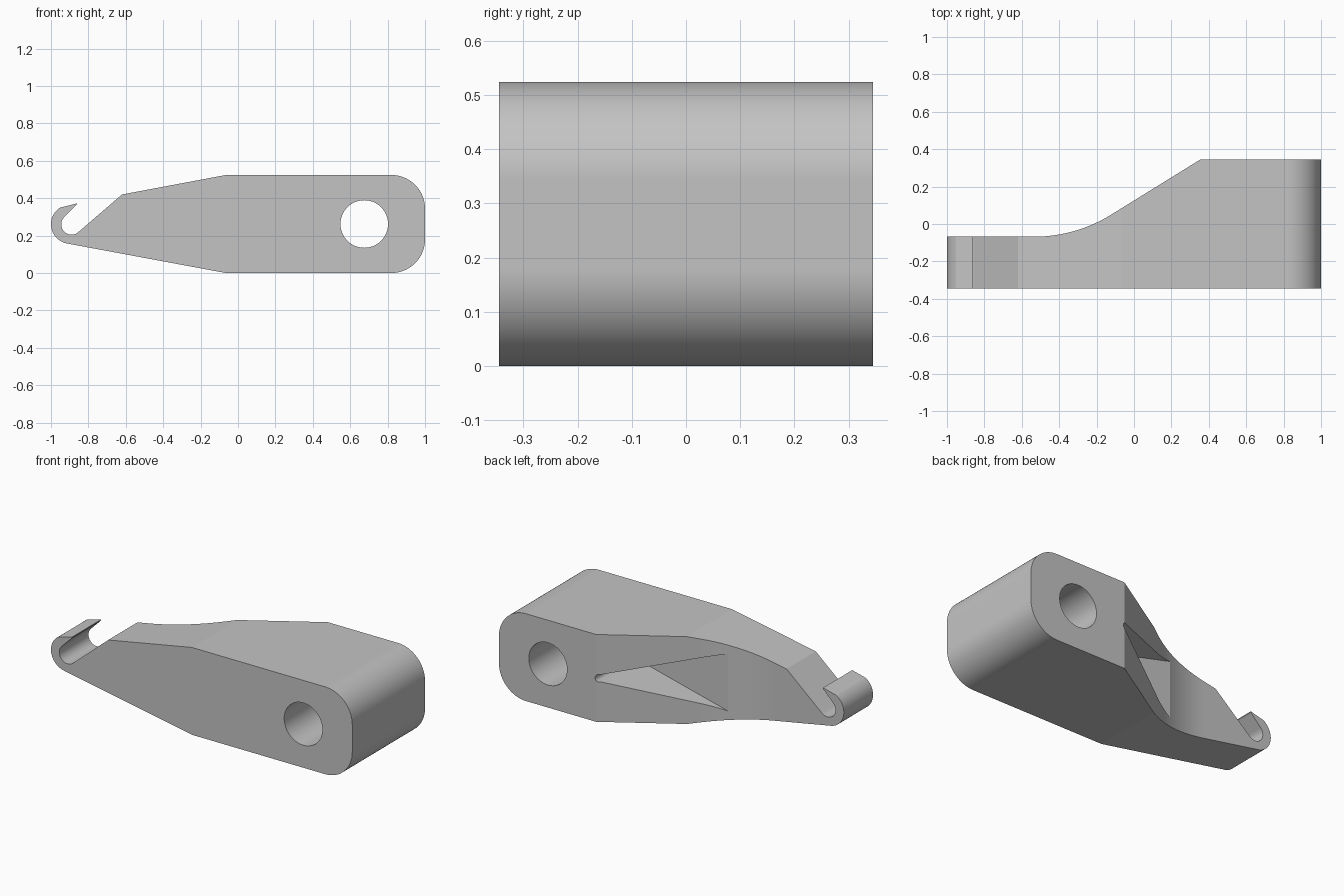
import bpy
import bmesh
from math import sin, cos, radians, tau, pi
from mathutils import Vector

if "Cube" in bpy.data.objects:
    bpy.data.objects.remove(bpy.data.objects["Cube"], do_unlink=True)

HALF_DEPTH = 0.345
HEIGHT = 0.524
MID = HEIGHT / 2


def arc(cx, cy, r, start, end, steps):
    """Points on an arc, angles in degrees."""
    angles = [radians(start + (end - start) * i / steps) for i in range(steps + 1)]
    return [(cx + r * cos(a), cy + r * sin(a)) for a in angles]


def prism(name, outline, low, high, axis):
    """Extrude an outline along y (outline is x, z) or along z (outline is x, y)."""
    bm = bmesh.new()
    if axis == "y":
        verts = [bm.verts.new((a, low, b)) for a, b in outline]
        move = Vector((0, high - low, 0))
    else:
        verts = [bm.verts.new((a, b, low)) for a, b in outline]
        move = Vector((0, 0, high - low))
    face = bm.faces.new(verts)
    new = bmesh.ops.extrude_face_region(bm, geom=[face])["geom"]
    bmesh.ops.translate(bm, vec=move, verts=[v for v in new if isinstance(v, bmesh.types.BMVert)])
    bmesh.ops.recalc_face_normals(bm, faces=bm.faces)
    mesh = bpy.data.meshes.new(name)
    bm.to_mesh(mesh)
    bm.free()
    obj = bpy.data.objects.new(name, mesh)
    bpy.context.collection.objects.link(obj)
    return obj


def cut(obj, cutter):
    """Subtract the cutter and remove it."""
    cutter.hide_render = True
    mod = obj.modifiers.new("cut", "BOOLEAN")
    mod.operation = "DIFFERENCE"
    mod.solver = "EXACT"
    mod.object = cutter
    bpy.ops.object.modifier_apply(modifier=mod.name)
    bpy.data.objects.remove(cutter, do_unlink=True)


# Lever outline: rounded butt, tapering arm and open hook
corner = 0.18
outline = arc(1 - corner, corner, corner, -90, 0, 24)
outline += arc(1 - corner, HEIGHT - corner, corner, 0, 90, 24)
outline += [(-0.065, HEIGHT), (-0.62, 0.42)]
outline += arc(-0.89, 0.26, 0.055, -50, -225, 40)
outline += [(-0.862, 0.366), (-0.862, 0.372)]
outline += arc(-0.895, 0.261, 0.105, 122, 260, 32)
outline += [(-0.065, 0)]
lever = prism("hooked_lever", outline, -HALF_DEPTH, HALF_DEPTH, "y")
bpy.context.view_layer.objects.active = lever
lever.select_set(True)

# Thin the arm: flat back, sweeping curve, straight ramp
sweep = arc(-0.536, 0.717, 0.785, -90, -58, 16)
ramp = [(-1.2, -0.068)] + sweep + [(0.355, HALF_DEPTH), (0.355, 0.6), (-1.2, 0.6)]
cut(lever, prism("ramp_cutter", ramp, -0.2, 0.8, "z"))

# Pivot hole
hole = arc(0.675, MID, 0.127, 0, 360, 80)[:-1]
cut(lever, prism("hole_cutter", hole, -0.6, 0.6, "y"))

# Wedge-shaped pocket with a rounded tip, sunk into the ramp
spread = 14
wedge = arc(0.34, MID, 0.022, spread - 90 - 2 * spread, 90 + spread, 40)
tip = Vector(wedge[-1])
reach = 0.8
far = tip + reach * Vector((-cos(radians(spread)), sin(radians(spread))))
wedge += [(far.x, far.y), (far.x, 2 * MID - far.y)]
cut(lever, prism("pocket_cutter", wedge, -0.02, 0.6, "y"))

# Smooth curved walls, keep every crease
bpy.ops.object.shade_smooth_by_angle(angle=radians(8))
weighted = lever.modifiers.new("weighted_normals", "WEIGHTED_NORMAL")
weighted.keep_sharp = True

# Single grey material
grey = bpy.data.materials.new("plain_grey")
grey.use_nodes = True
colour = (0.55, 0.55, 0.55, 1)
grey.diffuse_color = colour
grey.node_tree.nodes["Principled BSDF"].inputs["Base Color"].default_value = colour
lever.data.materials.clear()
lever.data.materials.append(grey)
